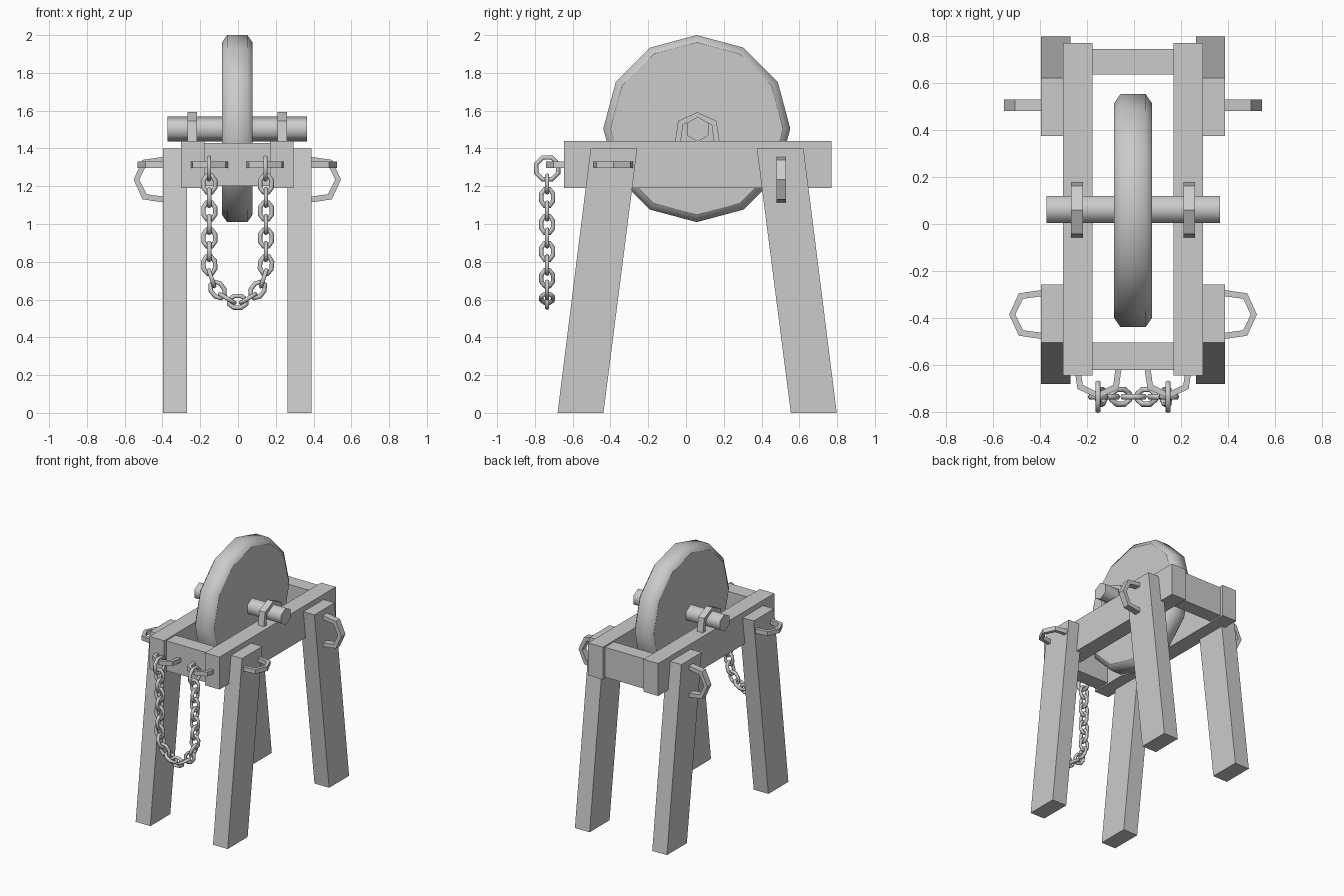
import bpy, bmesh
from math import sin, cos, tau, pi
from mathutils import Vector, Matrix

cube = bpy.data.objects.get("Cube")
if cube:
    bpy.data.objects.remove(cube, do_unlink=True)

grey = bpy.data.materials.new("light_grey")
grey.use_nodes = True
grey.diffuse_color = (0.6, 0.6, 0.6, 1)
grey.node_tree.nodes["Principled BSDF"].inputs["Base Color"].default_value = (0.6, 0.6, 0.6, 1)

X, Y, Z = Vector((1, 0, 0)), Vector((0, 1, 0)), Vector((0, 0, 1))
MID = -0.004


def finish(name, bm):
    bmesh.ops.recalc_face_normals(bm, faces=bm.faces)
    mesh = bpy.data.meshes.new(name)
    bm.to_mesh(mesh)
    bm.free()
    mesh.materials.append(grey)
    obj = bpy.data.objects.new(name, mesh)
    bpy.context.collection.objects.link(obj)
    return obj


def prism(name, outline, offset):
    """Extrude a flat 3D outline along an offset."""
    bm = bmesh.new()
    face = bm.faces.new([bm.verts.new(p) for p in outline])
    moved = bmesh.ops.extrude_face_region(bm, geom=[face], use_keep_orig=True)["geom"]
    bmesh.ops.translate(bm, vec=offset, verts=[v for v in moved if isinstance(v, bmesh.types.BMVert)])
    return finish(name, bm)


def beam(name, x0, x1, y0, y1, z0, z1):
    prism(name, [(x0, y0, z0), (x0, y1, z0), (x0, y1, z1), (x0, y0, z1)], X * (x1 - x0))


def turned(name, profile, sides, y, z):
    """Solid turned about the x axis, smooth around with crisp ends."""
    bm = bmesh.new()
    loops = []
    for x, r in profile:
        loops.append([bm.verts.new((MID + x, y + r * cos(pi / 2 + tau * k / sides),
                                    z + r * sin(pi / 2 + tau * k / sides))) for k in range(sides)])
    for a, b in zip(loops, loops[1:]):
        for k in range(sides):
            j = (k + 1) % sides
            bm.faces.new((a[k], a[j], b[j], b[k])).smooth = True
    for end in (loops[0], loops[-1]):
        for e in bm.faces.new(end).edges:
            e.smooth = False
    finish(name, bm)


def staple(name, base, out, across, scale, band):
    """Half-hexagon iron loop standing out from a surface."""
    outer = [(-.107, -.02), (-.09, .095), (0, .136), (.09, .095), (.107, -.02)]
    inner = [(.08, -.02), (.067, .077), (0, .11), (-.067, .077), (-.08, -.02)]
    axis = out.cross(across)
    start = Vector(base) - axis * band / 2
    prism(name, [start + (across * u + out * v) * scale for u, v in outer + inner], axis * band)


def link(name, centre, along, normal, length, width, wire=0.0125):
    """Eight-cornered chain link, stretched along its pulling direction."""
    bm = bmesh.new()
    side = normal.cross(along)
    rows = []
    for k in range(8):
        a = tau * (k + .5) / 8
        p = (along * length * cos(a) + side * width * sin(a)) / cos(pi / 8)
        radial = along * cos(a) + side * sin(a)
        rows.append([bm.verts.new(centre + p + (radial * cos(t) + normal * sin(t)) * wire)
                     for t in [tau * m / 6 for m in range(6)]])
    for k in range(8):
        a, b = rows[k], rows[(k + 1) % 8]
        for m in range(6):
            n = (m + 1) % 6
            bm.faces.new((a[m], a[n], b[n], b[m])).smooth = True
    finish(name, bm)


# Wheel and axle
turned("grinding_wheel", [(-.081, .456), (-.054, .495), (.054, .495), (.081, .456)], 12, .057, 1.505)
turned("axle", [(-.369, .066), (.369, .066)], 6, .062, 1.502)

# Frame crossbars
beam("front_crossbar", -.2, .19, -.62, -.505, 1.2, 1.43)
beam("back_crossbar", -.2, .19, .635, .745, 1.2, 1.43)

for s, label in ((1, "left"), (-1, "right")):
    # Side rails
    edges = sorted((MID + s * .173, MID + s * .298))
    beam(label + "_rail", *edges, -.645, .77, 1.19, 1.44)

    # Slanted legs
    x = MID + s * .267
    for end, bottom, top in (("front", -.68, -.505), ("back", .555, .375)):
        outline = [(x, bottom, 0), (x, bottom + .243, 0), (x, top + .247, 1.4), (x, top, 1.4)]
        prism(f"{end}_{label}_leg", outline, X * s * .125)

    # Iron loops on the legs, axle holders and front loops
    face = MID + s * .391
    staple(f"front_{label}_leg_loop", (face, -.385, 1.313), X * s, Y, 1, .034)
    staple(f"back_{label}_leg_loop", (face, .505, 1.235), X * s, Z, 1.16, .05)
    staple(f"{label}_axle_holder", (MID + s * .239, .06, 1.438), Z, Y, 1.13, .05)
    staple(f"front_{label}_chain_loop", (MID + s * .149, -.61, 1.313), -Y, X, .97, .034)

    # Round link through each front loop
    link(f"{label}_chain_ring", Vector((MID + s * .149, -.735, 1.294)), Z, X, .058, .058)

# Chain: straight drops joined by a hanging curve
half = [(.15, 1.212 - .0715 * k) for k in range(7)] + [(.138, .713), (.106, .651), (.055, .606)]
path = [(-x, z) for x, z in half] + [(0, .588)] + half[::-1]
points = [Vector((x - .002, -.735, z)) for x, z in path]
for i, p in enumerate(points):
    before, after = points[max(i - 1, 0)], points[min(i + 1, len(points) - 1)]
    along = (after - before).normalized()
    normal = Y if i % 2 == 0 else along.cross(Y)
    link(f"chain_link_{i + 1}", p, along, normal, .045, .031)
